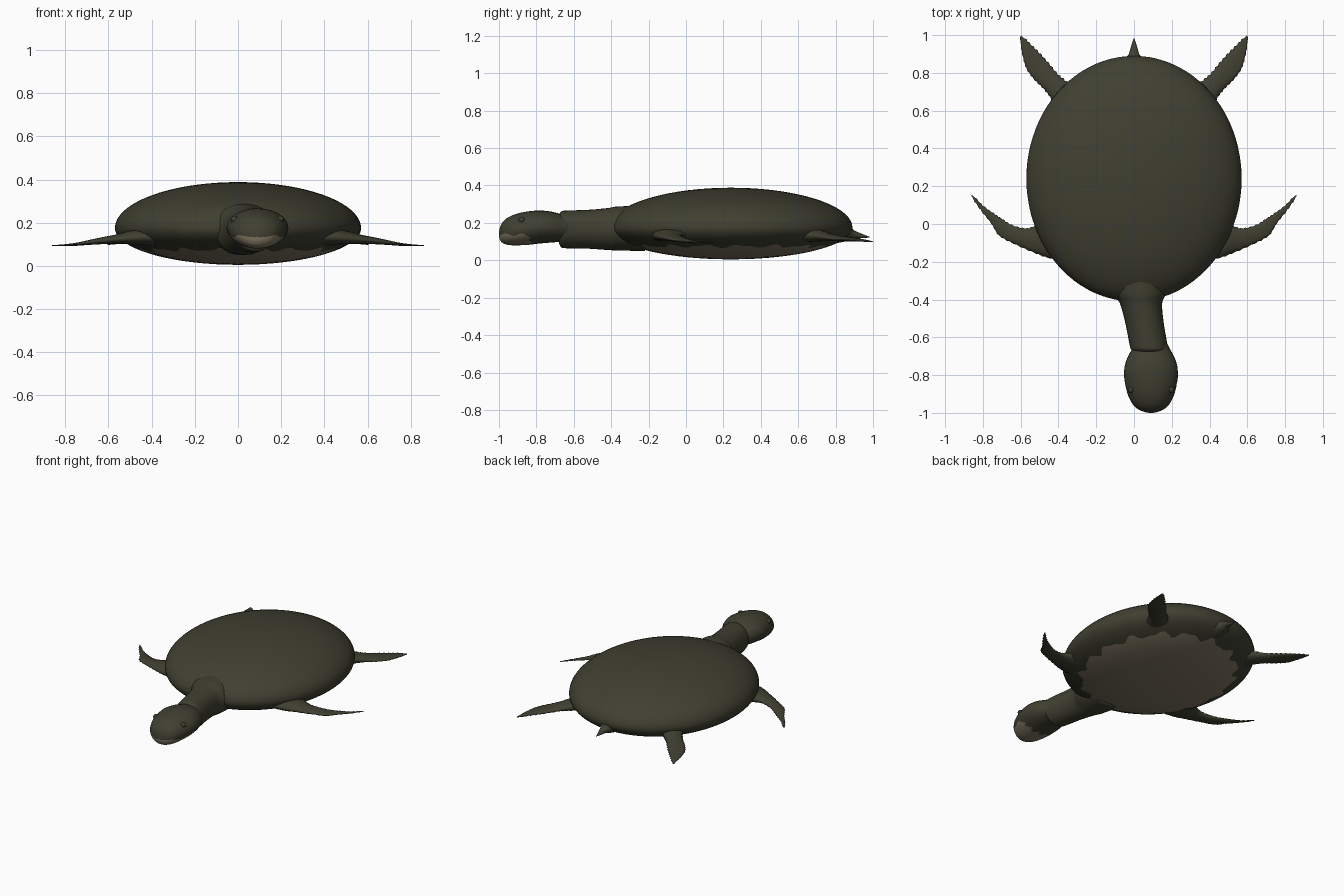
import bpy, bmesh
from math import sin, cos, pi, asin
from mathutils import Vector

cube = bpy.data.objects.get("Cube")
if cube:
    bpy.data.objects.remove(cube, do_unlink=True)


def material(name, rgb):
    m = bpy.data.materials.new(name)
    m.use_nodes = True
    m.diffuse_color = (*rgb, 1)
    m.node_tree.nodes["Principled BSDF"].inputs["Base Color"].default_value = (*rgb, 1)
    return m


olive = material("dark_olive", (0.05, 0.05, 0.031))
cream = material("pale_tan", (0.21, 0.18, 0.12))


def smooth_rows(rows, steps):
    """Catmull-Rom interpolation through equal-length rows of numbers."""
    rows = [Vector(r) for r in rows]
    pad = [rows[0] * 2 - rows[1]] + rows + [rows[-1] * 2 - rows[-2]]
    out = []
    for a, b, c, d in zip(pad, pad[1:], pad[2:], pad[3:]):
        for i in range(steps):
            t = i / steps
            out.append(b + (c - a) * t / 2 + (a - b * 2.5 + c * 2 - d / 2) * t**2
                       + (b * 1.5 - a / 2 - c * 1.5 + d / 2) * t**3)
    return out + [rows[-1]]


def loft(name, rings, is_pale=None):
    """Skin closed rings, close both ends with a fan, colour faces by a rule."""
    bm = bmesh.new()
    loops = [[bm.verts.new(p) for p in ring] for ring in rings]
    n = len(loops[0])
    for i, (a, b) in enumerate(zip(loops, loops[1:])):
        for j in range(n):
            k = (j + 1) % n
            f = bm.faces.new((a[j], a[k], b[k], b[j]))
            f.material_index = int(bool(is_pale and is_pale(i, j)))
    for i, loop in ((0, loops[0]), (len(loops) - 2, loops[-1])):
        tip = bm.verts.new(sum((v.co for v in loop), Vector()) / n)
        for j in range(n):
            f = bm.faces.new((loop[j], loop[(j + 1) % n], tip))
            f.material_index = int(bool(is_pale and is_pale(i, j)))
    bmesh.ops.recalc_face_normals(bm, faces=bm.faces)
    mesh = bpy.data.meshes.new(name)
    bm.to_mesh(mesh)
    bm.free()
    mesh.materials.append(olive)
    mesh.materials.append(cream)
    for p in mesh.polygons:
        p.use_smooth = True
    obj = bpy.data.objects.new(name, mesh)
    bpy.context.collection.objects.link(obj)
    return obj


# Shell: flattened ellipsoid whose underside has a wavy-edged pale belly
SIDES, UPPER, LOWER = 128, 26, 10


def shell_point(theta, ring):
    edge = -0.63 + 0.05 * sin(17 * theta) + 0.03 * sin(29 * theta + 1)
    top, bottom = pi / 2 - 0.01, -pi / 2 + 0.01
    if ring <= UPPER:
        phi = top + (edge - top) * ring / UPPER
    else:
        phi = edge + (bottom - edge) * (ring - UPPER) / LOWER
    height = 0.213 if phi > 0 else 0.17
    return (0.57 * cos(phi) * cos(theta), 0.24 + 0.65 * cos(phi) * sin(theta),
            0.175 + height * sin(phi))


loft("shell", [[shell_point(2 * pi * j / SIDES, r) for j in range(SIDES)]
               for r in range(UPPER + LOWER + 1)],
     lambda i, j: i >= UPPER)


def oval(x, y, z, rx, rz, sides=32):
    return [(x + rx * cos(2 * pi * j / sides), y, z + rz * sin(2 * pi * j / sides))
            for j in range(sides)]


# Neck, bent toward the left, flaring into the shell: x, y, z, rx, rz
neck = [(0.02, -0.22, 0.17, 0.16, 0.12), (0.03, -0.36, 0.17, 0.14, 0.118),
        (0.037, -0.42, 0.167, 0.112, 0.112), (0.055, -0.52, 0.166, 0.102, 0.104),
        (0.075, -0.63, 0.165, 0.1, 0.101), (0.081, -0.665, 0.165, 0.096, 0.097),
        (0.084, -0.68, 0.165, 0.075, 0.075)]
loft("neck", [oval(*r) for r in smooth_rows(neck, 4)])

# Head with a pale chin below the mouth line: y, rx, lowest z, highest z
head = [(-0.6, 0.07, 0.11, 0.235), (-0.66, 0.1, 0.1, 0.245), (-0.72, 0.13, 0.095, 0.26),
        (-0.78, 0.143, 0.09, 0.266), (-0.84, 0.138, 0.083, 0.262),
        (-0.9, 0.124, 0.08, 0.25), (-0.95, 0.1, 0.082, 0.23),
        (-0.98, 0.07, 0.092, 0.205), (-0.995, 0.035, 0.11, 0.175), (-1, 0.01, 0.13, 0.15)]
head = smooth_rows(head, 5)
HALF = 20


def head_ring(y, rx, low, high):
    z, rz = (low + high) / 2, (high - low) / 2
    lip = 0.137 + 0.006 * sin(70 * y) - 0.3 * max(0, y + 0.87)
    lip = asin(max(-0.9, min(0.9, (lip - z) / rz)))
    ring = []
    for j in range(2 * HALF):
        if j < HALF:
            a = lip + (pi - 2 * lip) * j / HALF
        else:
            a = pi - lip + (pi + 2 * lip) * (j - HALF) / HALF
        ring.append((0.09 + rx * cos(a), y, z + rz * sin(a)))
    return ring


loft("head", [head_ring(*r) for r in head],
     lambda i, j: j >= HALF and head[i][0] < -0.825 + 0.012 * sin(1.3 * j))

# Eyes
for side, name in ((1, "left_eye"), (-1, "right_eye")):
    bpy.ops.mesh.primitive_uv_sphere_add(segments=16, ring_count=10, radius=0.017,
                                         location=(0.09 + side * 0.106, -0.878, 0.215))
    eye = bpy.context.object
    eye.name = name
    eye.data.materials.append(olive)
    bpy.ops.object.shade_smooth()


# Flippers: leading edge x, y, trailing edge x, y, z, half thickness
def flipper(name, side, rows, saw):
    rings = []
    rows = smooth_rows(rows, 5)
    for i, (lx, ly, tx, ty, z, thick) in enumerate(rows):
        lead, trail = Vector((lx, ly, z)), Vector((tx, ty, z))
        across = (lead - trail).normalized() * 0.005
        if i % 2 and i < len(rows) - 2:
            lead += across
            trail -= across * saw
        mid, half = (lead + trail) / 2, (lead - trail) / 2
        ring = []
        for j in range(16):
            p = mid + half * cos(pi * j / 8)
            ring.append((side * p.x, p.y, p.z + thick * sin(pi * j / 8)))
        rings.append(ring)
    loft(name, rings)


front = [(0.34, -0.19, 0.42, 0.05, 0.135, 0.045), (0.45, -0.178, 0.52, -0.01, 0.132, 0.033),
         (0.54, -0.145, 0.575, -0.025, 0.125, 0.022), (0.64, -0.1, 0.645, -0.008, 0.115, 0.015),
         (0.715, -0.058, 0.7, 0.025, 0.106, 0.01), (0.755, 0.005, 0.745, 0.055, 0.1, 0.007),
         (0.81, 0.075, 0.8, 0.095, 0.096, 0.004), (0.862, 0.15, 0.855, 0.152, 0.094, 0.002)]
rear = [(0.4, 0.57, 0.28, 0.68, 0.14, 0.045), (0.435, 0.66, 0.355, 0.748, 0.132, 0.032),
        (0.475, 0.715, 0.405, 0.79, 0.125, 0.022), (0.525, 0.765, 0.455, 0.85, 0.118, 0.015),
        (0.568, 0.825, 0.505, 0.905, 0.112, 0.011), (0.59, 0.9, 0.555, 0.955, 0.107, 0.007),
        (0.604, 0.985, 0.598, 1, 0.1, 0.003)]
for side, word in ((1, "left"), (-1, "right")):
    flipper(word + "_front_flipper", side, front, 1)
    flipper(word + "_rear_flipper", side, rear, 1.5)

# Short pointed tail: x, y, z, rx, rz
tail = [(0, 0.8, 0.15, 0.09, 0.06), (0, 0.87, 0.145, 0.05, 0.04), (0, 0.9, 0.138, 0.028, 0.022),
        (0, 0.94, 0.13, 0.016, 0.012), (0, 0.982, 0.124, 0.002, 0.002)]
loft("tail", [oval(*r, 16) for r in smooth_rows(tail, 4)])
